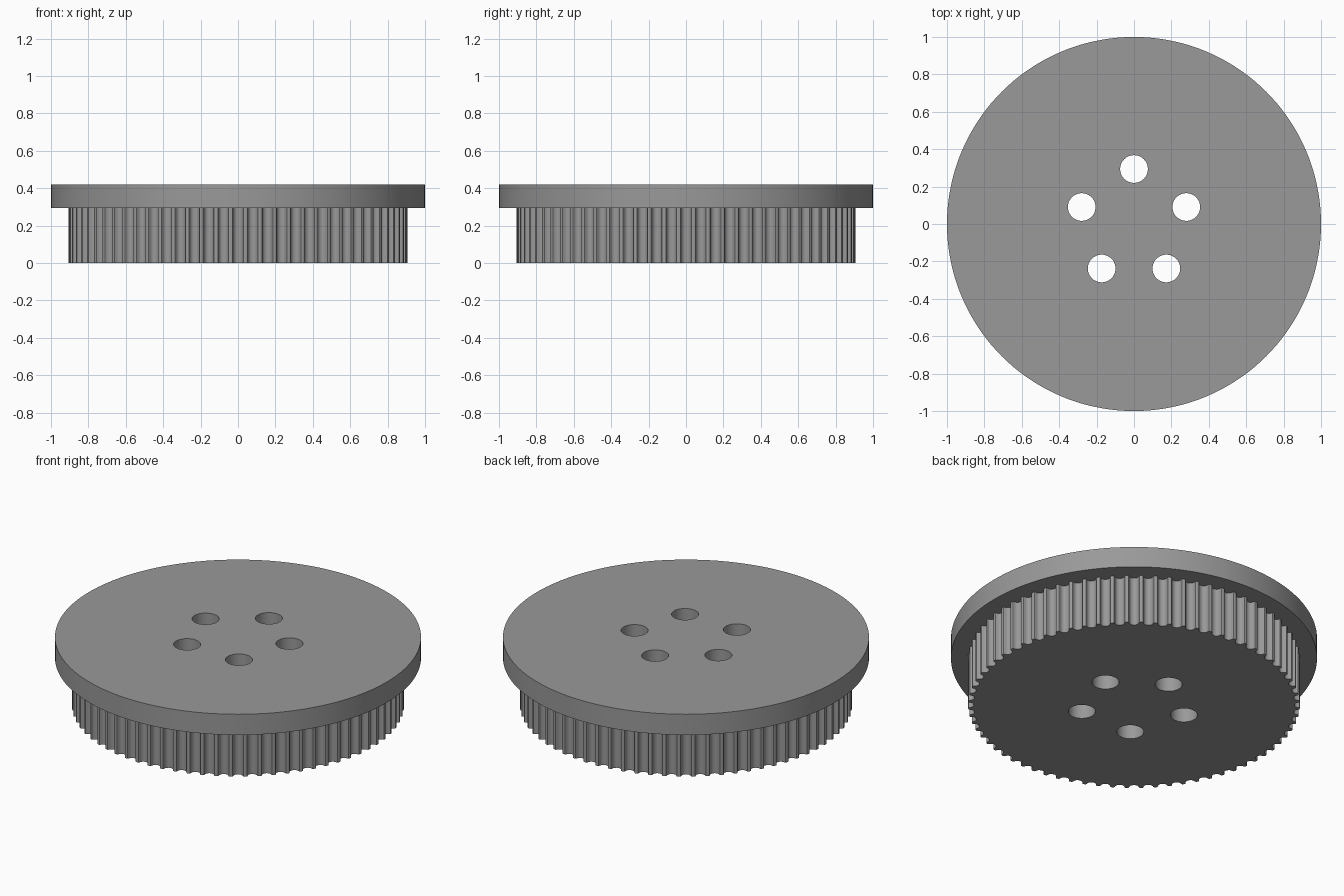
import bpy, bmesh, math
from mathutils import Matrix, Vector

if "Cube" in bpy.data.objects:
    bpy.data.objects.remove(bpy.data.objects["Cube"])

TEETH, R_GEAR, R_FLANGE = 72, 0.9066, 1.0
Z_FLANGE, Z_TOP = 0.295, 0.42
R_BOLTS, R_HOLE = 0.294, 0.074

grey = bpy.data.materials.new("mid grey")
grey.diffuse_color = (0.32, 0.32, 0.32, 1)
grey.use_nodes = True
grey.node_tree.nodes["Principled BSDF"].inputs["Base Color"].default_value = grey.diffuse_color


def circle(r, n, cx=0, cy=0):
    return [(cx + r * math.cos(math.tau * i / n), cy + r * math.sin(math.tau * i / n)) for i in range(n)]


def gear_outline():
    # Half of one rounded belt groove: (half width, depth)
    half = [(0.0339, 0.0), (0.0294, 0.0015), (0.0271, 0.0052), (0.0262, 0.0095), (0.0248, 0.0137),
            (0.0229, 0.0178), (0.0205, 0.0216), (0.0163, 0.0255), (0.0113, 0.0283), (0.0058, 0.03)]
    groove = [(-w, d) for w, d in half] + [(0, 0.0306)] + [(w, d) for w, d in reversed(half)]
    r = math.sqrt(R_GEAR ** 2 - half[0][0] ** 2)
    pts = []
    for i in range(TEETH):
        rot = Matrix.Rotation(math.tau * i / TEETH - math.pi / 2, 2)
        pts += [tuple(rot @ Vector((r - d, w))) for w, d in groove]
    return pts


def ring(bm, pts, z):
    return [bm.verts.new((x, y, z)) for x, y in pts]


def wall(bm, low, high):
    n = len(low)
    for i in range(n):
        j = (i + 1) % n
        bm.faces.new((low[i], low[j], high[j], high[i]))


def cap(bm, loops, up):
    edges = []
    for loop in loops:
        for i, a in enumerate(loop):
            b = loop[(i + 1) % len(loop)]
            edges.append(bm.edges.get((a, b)) or bm.edges.new((a, b)))
    res = bmesh.ops.triangle_fill(bm, use_beauty=True, use_dissolve=False, edges=edges, normal=(0, 0, up))
    for f in res["geom"]:
        if isinstance(f, bmesh.types.BMFace):
            f.normal_update()
            if f.normal.z * up < 0:
                f.normal_flip()


def finish(bm, name):
    me = bpy.data.meshes.new(name)
    bm.to_mesh(me)
    bm.free()
    me.materials.append(grey)
    ob = bpy.data.objects.new(name, me)
    bpy.context.collection.objects.link(ob)
    bpy.ops.object.select_all(action='DESELECT')
    ob.select_set(True)
    bpy.context.view_layer.objects.active = ob
    bpy.ops.object.shade_smooth_by_angle(angle=math.radians(30))


gear = gear_outline()
angles = [math.radians(90 + 72 * k) for k in range(5)]
holes = [circle(R_HOLE, 48, R_BOLTS * math.cos(a), R_BOLTS * math.sin(a)) for a in angles]


def bored_walls(bm, z0, z1):
    # Bolt hole walls face inward; returns the lower and upper rims
    low = [ring(bm, h, z0) for h in holes]
    high = [ring(bm, h, z1) for h in holes]
    for a, b in zip(low, high):
        wall(bm, b, a)
    return low, high


# Toothed drum, open where it meets the flange
bm = bmesh.new()
low, high = bored_walls(bm, 0, Z_FLANGE)
g0, g1 = ring(bm, gear, 0), ring(bm, gear, Z_FLANGE)
wall(bm, g0, g1)
cap(bm, [g0] + low, -1)
finish(bm, "toothed_drum")

# Flange disc with its underside cut to the tooth outline
bm = bmesh.new()
low, high = bored_walls(bm, Z_FLANGE, Z_TOP)
disc = circle(R_FLANGE, 144)
f0, f1 = ring(bm, disc, Z_FLANGE), ring(bm, disc, Z_TOP)
wall(bm, f0, f1)
cap(bm, [f1] + high, 1)
cap(bm, [f0, ring(bm, gear, Z_FLANGE)], -1)
finish(bm, "flange")
